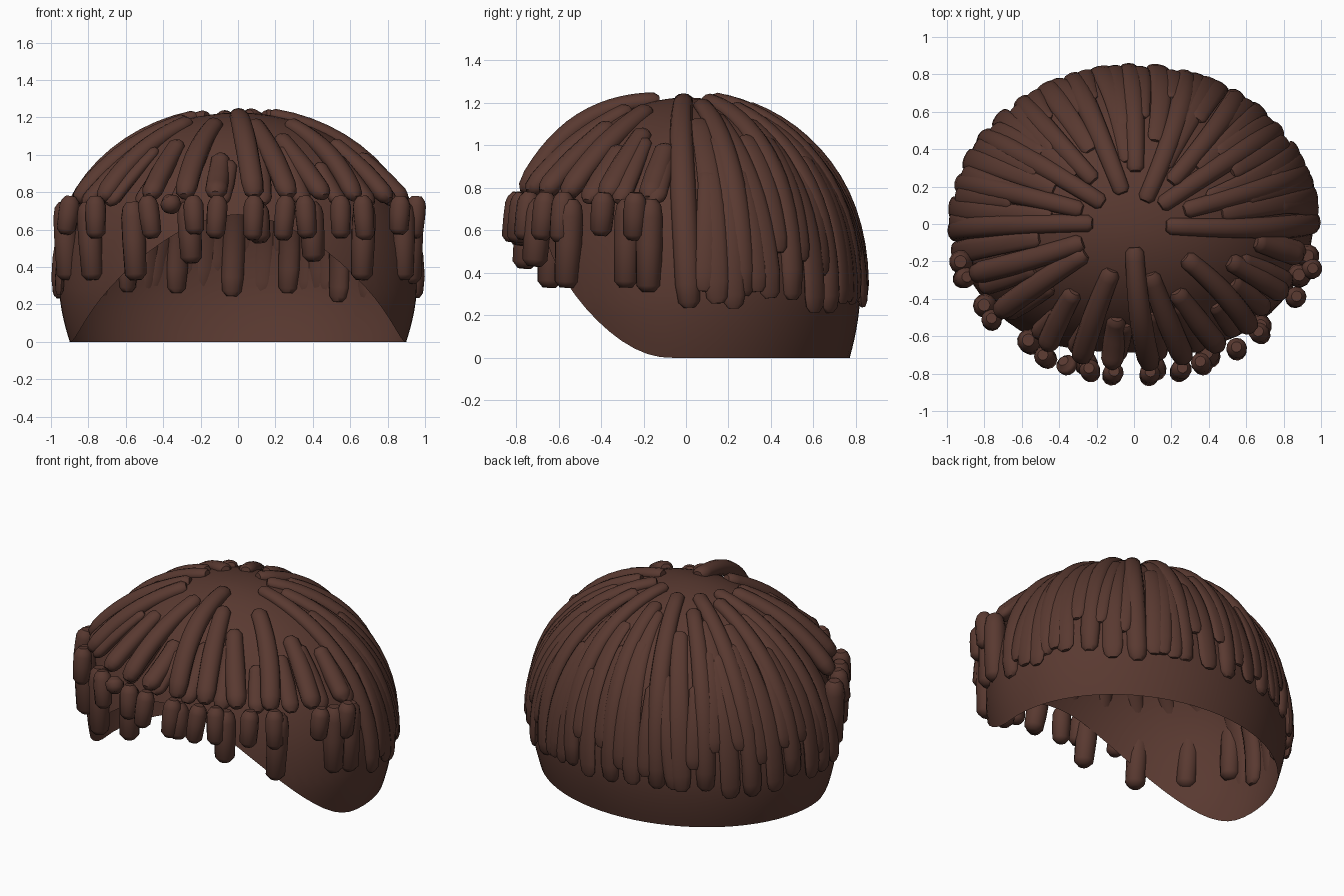
import bpy, bmesh, math, random
from mathutils import Vector

random.seed(7)
if "Cube" in bpy.data.objects:
    bpy.data.objects.remove(bpy.data.objects["Cube"], do_unlink=True)

brown = bpy.data.materials.new("dark brown hair")
brown.use_nodes = True
COLOUR = (0.1, 0.041, 0.03, 1)
brown.diffuse_color = COLOUR
brown.node_tree.nodes["Principled BSDF"].inputs["Base Color"].default_value = COLOUR

WIDTH, BACK, FRONT = 0.957, 0.82, 0.74
MID, RISE, POWER = 0.3, 0.925, 2.22
QUARTER = math.pi / 2


def scalp(deg, t):
    """Point on the cap: t is 0 at the crown, 1 at the widest ring, more below it."""
    a = math.radians(deg)
    if t <= 1:
        f = math.sin(t * QUARTER)
        z = MID + RISE * max(0, math.cos(t * QUARTER)) ** (2 / POWER)
    else:
        z = MID - (t - 1) * 0.9
        f = 1 - 0.06 * max(0, (MID - z) / MID) ** 1.7
    depth = BACK if math.sin(a) > 0 else FRONT
    return Vector((WIDTH * f * math.cos(a), depth * f * math.sin(a), z))


def rim(deg):
    """Value of t at the lower edge, which sweeps up over the forehead."""
    u = max(0, -math.sin(math.radians(deg)) - 0.1) / 0.9
    z = 0.68 * u ** 2.1
    if z < MID:
        return 1 + (MID - z) / 0.9
    return math.acos(((z - MID) / RISE) ** (POWER / 2)) / QUARTER


def finish(name, bm):
    bmesh.ops.recalc_face_normals(bm, faces=bm.faces)
    mesh = bpy.data.meshes.new(name)
    bm.to_mesh(mesh)
    bm.free()
    mesh.materials.append(brown)
    obj = bpy.data.objects.new(name, mesh)
    bpy.context.collection.objects.link(obj)
    bpy.context.view_layer.objects.active = obj
    obj.select_set(True)
    bpy.ops.object.shade_smooth_by_angle(angle=math.radians(50))
    obj.select_set(False)


def bridge(bm, rings):
    for up, low in zip(rings, rings[1:]):
        for c in range(len(up)):
            n = (c + 1) % len(up)
            bm.faces.new((up[c], low[c], low[n], up[n]))


def make_cap():
    cols, rows = 72, 28
    bm = bmesh.new()
    crown = bm.verts.new(scalp(0, 0))
    rings = []
    for r in range(1, rows + 1):
        rings.append([bm.verts.new(scalp(c * 360 / cols, rim(c * 360 / cols) * r / rows))
                      for c in range(cols)])
    for c in range(cols):
        bm.faces.new((crown, rings[0][c], rings[0][(c + 1) % cols]))
    bridge(bm, rings)
    finish("hair_cap", bm)


def make_locks(name, paths, sides=12):
    """Oval tubes with blunt ends; each path is (points, half widths, flatness)."""
    bm = bmesh.new()
    centre = Vector((0, 0, 0.3))
    for pts, radii, flat in paths:
        first = (pts[0] - pts[1]).normalized() * radii[0]
        last = (pts[-1] - pts[-2]).normalized() * radii[-1]
        pts = [pts[0] + first * 0.5] + pts + [pts[-1] + last * 0.5]
        radii = [radii[0] * 0.6] + radii + [radii[-1] * 0.55]
        rings = []
        for i, (p, r) in enumerate(zip(pts, radii)):
            along = (pts[min(i + 1, len(pts) - 1)] - pts[max(i - 1, 0)]).normalized()
            side = along.cross(p - centre).normalized()
            out = side.cross(along)
            rings.append([bm.verts.new(p + side * r * math.cos(math.tau * s / sides)
                                       + out * r * flat * math.sin(math.tau * s / sides))
                          for s in range(sides)])
        bridge(bm, rings)
        bm.faces.new(rings[0])
        bm.faces.new(rings[-1])
    finish(name, bm)


def lock(a0, a1, t0, t1, r0, r1, lift0, lift1, flat, arch=0.0, steps=14):
    """A lock lying along the scalp from crown to tip, widening on the way."""
    pts, radii = [], []
    centre = Vector((0, 0, 0.3))
    for i in range(steps + 1):
        k = i / steps
        p = scalp(a0 + (a1 - a0) * k, t0 + (t1 - t0) * k)
        lift = lift0 + (lift1 - lift0) * k * k + arch * math.sin(math.pi * k)
        pts.append(p + (p - centre).normalized() * lift)
        radii.append((r0 + (r1 - r0) * min(1, k * 1.8)) * (0.85 if i == steps else 1))
    return pts, radii, flat


def fringe(x, top, bottom, radius, reach):
    """A short lock hanging straight down around the forehead."""
    y = -0.82 * math.sqrt(max(0.01, 1 - (x / 0.985) ** 2))
    lean = random.uniform(-0.025, 0.025)
    pts = [Vector(((x - lean * (1 - k)) * reach, y * (reach - 0.03 * (1 - k)), top + (bottom - top) * k))
           for k in (0, 0.15, 0.5, 1)]
    return pts, [radius * 0.85, radius, radius, radius * 0.92], 1.0


make_cap()

# Long locks over the sides and back; every second one is thicker and sunk into the cap
long_locks, short_locks = [], []
for i in range(22):
    a = 1 + i * 9.1
    start = (0.13, 0.36, 0.22, 0.3)[i % 4] + random.uniform(-0.02, 0.04)
    thick = i % 2 == 0
    long_locks.append(lock(a + random.uniform(-7, 3), a, start, random.uniform(0.99, 1.07),
                           0.045, 0.06, 0.005, -0.004 if thick else 0.02,
                           0.75 if thick else 0.4))
make_locks("long_back_locks", long_locks)

# Shorter locks filling the gaps
for i in range(20):
    a = 6 + i * 9.1
    start = random.uniform(0.45, 0.65)
    short_locks.append(lock(a + random.uniform(-5, 3), a + random.uniform(-2, 2), start,
                            random.uniform(0.85, 1.05), 0.045, 0.054, 0.012, 0.018, 0.4))
make_locks("short_back_locks", short_locks)

# Locks combed forward from the crown: start angle, end angle, start t
FORWARD = ((271, 275, .13), (250, 253, .25), (284, 286, .26), (319, 311, .26),
           (218, 220, .24), (205, 202, .22), (236, 241, .42), (296, 298, .38),
           (333, 329, .42), (349, 346, .5), (262, 263, .5))
front_locks = [lock(a0, a1, t, 0.71, 0.05, 0.06, 0.0,
                    0.03 + 0.075 * abs(math.sin(math.radians(a1))), 0.85, 0.04 if t < .14 else 0.0)
               for a0, a1, t in FORWARD]
make_locks("front_combed_locks", front_locks)

# Under layer joining the crown to the longer fringe
under = [lock(a + 2, a, random.uniform(.45, .55), 0.72, 0.045, 0.054, 0.0, 0.05, 0.7)
         for a in range(208, 350, 14)]
make_locks("front_under_locks", under)

# Outer fringe, short: x, bottom
OUTER = ((-.92, .6), (-.76, .58), (-.46, .58), (-.35, .72), (-.23, .6), (-.12, .58), (.08, .57),
         (.24, .57), (.37, .58), (.55, .58), (.68, .57), (.86, .6), (.94, .58))
make_locks("short_fringe", [fringe(x, 0.755, b, 0.055, 1.0) for x, b in OUTER])

# Inner fringe, long: x, bottom
INNER = ((-.95, .36), (-.81, .36), (-.57, .36), (-.26, .45), (.12, .56),
         (.42, .46), (.69, .36), (.92, .36), (.96, .34))
make_locks("long_fringe", [fringe(x, 0.72, b, 0.064, 0.96) for x, b in INNER])
